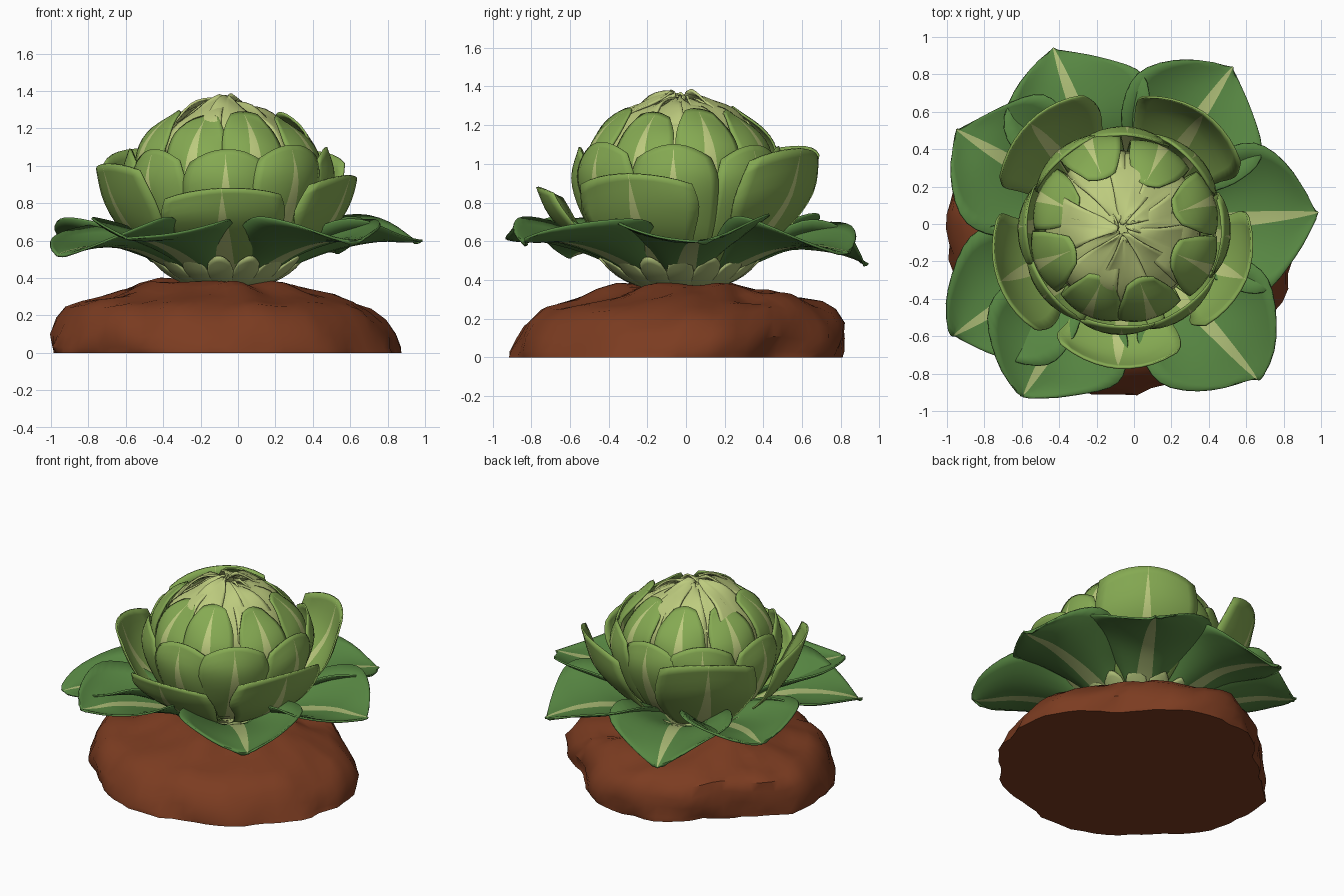
import bpy, bmesh, random
from math import sin, cos, pi, radians, exp
from mathutils import Vector, noise

random.seed(4)
if "Cube" in bpy.data.objects:
    bpy.data.objects.remove(bpy.data.objects["Cube"])


def material(name, rgb):
    m = bpy.data.materials.new(name)
    m.use_nodes = True
    color = (*rgb, 1)
    m.diffuse_color = color
    m.node_tree.nodes["Principled BSDF"].inputs["Base Color"].default_value = color
    return m


SOIL = material("red brown soil", (0.20, 0.045, 0.015))
DARK = material("dark leaf green", (0.095, 0.24, 0.055))
GREEN = material("head leaf green", (0.235, 0.40, 0.085))
PALE = material("pale heart green", (0.51, 0.60, 0.21))
RIB = material("pale rib green", (0.41, 0.50, 0.18))

CENTRE = Vector((-0.06, -0.03, 0))


def curve_point(points, u):
    """Smooth curve through the points, with u running from 0 to 1."""
    t = u * (len(points) - 1)
    i = min(int(t), len(points) - 2)
    t -= i
    a, b, c, d = (Vector(points[min(max(k, 0), len(points) - 1)]) for k in range(i - 1, i + 3))
    return 0.5 * (2 * b + (c - a) * t + (2 * a - 5 * b + 4 * c - d) * t * t
                  + (3 * b - a - 3 * c + d) * t ** 3)


def finish(name, bm, mats):
    mesh = bpy.data.meshes.new(name)
    bmesh.ops.recalc_face_normals(bm, faces=bm.faces)
    bm.to_mesh(mesh)
    bm.free()
    for m in mats:
        mesh.materials.append(m)
    obj = bpy.data.objects.new(name, mesh)
    bpy.context.collection.objects.link(obj)
    bpy.ops.object.select_all(action="DESELECT")
    obj.select_set(True)
    bpy.context.view_layer.objects.active = obj
    bpy.ops.object.shade_smooth_by_angle(angle=radians(40))
    return obj


def leaf(name, angle, path, mats, wrap=0.5, rounding=0.15, lift=0.0, rib=0.05,
         rib_end=0.9, pale_base=0.0, wave=0.01, tilt=0.0, rows=16):
    """Sheet along a (radius, height, half width) path, bent around the stem."""
    bm = bmesh.new()
    side = (0, 0.2, 0.4, 0.6, 0.8, 1)
    columns = [(-1, f) for f in reversed(side)] + [(1, f) for f in side]
    phase = random.uniform(0, 6)
    direction = Vector((cos(angle), sin(angle), 0))
    across = Vector((-sin(angle), cos(angle), 0))
    grid = []
    for j in range(rows + 1):
        u = j / rows
        row = []
        for sign, f in columns:
            r, z, w = curve_point(path, u * (1 - rounding * f * f))
            w = max(w, 0.002)
            half_rib = min(max(rib * (1 - (u / rib_end) ** 2), 0.001), w * 0.6)
            s = sign * (half_rib + (w - half_rib) * f)
            bend = s / wrap
            ripple = wave * f * sin(phase + 9 * u + 2 * sign) * u
            z += lift * f * f * sin(pi * u) + ripple + tilt * s * u
            row.append(bm.verts.new(CENTRE + direction * (r - wrap * (1 - cos(bend)) + ripple)
                                    + across * wrap * sin(bend) + Vector((0, 0, z))))
        grid.append(row)
    middle = len(columns) // 2 - 1
    for j in range(rows):
        for i in range(len(columns) - 1):
            face = bm.faces.new((grid[j][i], grid[j][i + 1], grid[j + 1][i + 1], grid[j + 1][i]))
            in_rib = i == middle and j / rows < rib_end
            face.material_index = int(in_rib or j / rows < pale_base)
    obj = finish(name, bm, mats)
    solid = obj.modifiers.new("thickness", "SOLIDIFY")
    solid.thickness = 0.012
    solid.offset = 0


# Soil mound: noisy rings stacked up to an off-centre crown, narrower at the back corners
def soil_mound():
    bm = bmesh.new()
    profile = [(1, 0.0), (1, 0.03), (0.985, 0.1), (0.95, 0.175), (0.89, 0.24), (0.80, 0.272),
               (0.68, 0.295), (0.56, 0.325), (0.46, 0.36), (0.36, 0.375), (0.2, 0.38)]
    count = 72
    rings = []
    for size, z in profile:
        ring = []
        for k in range(count):
            a = 2 * pi * k / count
            x, y = cos(a), sin(a)
            lump = noise.noise(Vector((x * 2.2, y * 2.2, z * 5)))
            fine = noise.noise(Vector((x * 6, y * 6, z * 12 + 3)))
            cut = sum(exp(-((a - corner * pi / 4) / 0.42) ** 2) * depth
                      for corner, depth in ((1, 0.15), (3, 0.13), (5, 0.04)))
            r = size * (1 + 0.035 * lump + 0.035 * fine - cut)
            bump = 0.05 * noise.noise(Vector((x * size * 4, y * size * 4, 7))) * min(z * 5, 1)
            ring.append(bm.verts.new((-0.065 - 0.15 * z + 0.93 * r * x,
                                      -0.045 + 0.22 * z + 0.865 * r * y, z + bump)))
        rings.append(ring)
    for low, high in zip(rings, rings[1:]):
        for k in range(count):
            n = (k + 1) % count
            bm.faces.new((low[k], low[n], high[n], high[k]))
    bm.faces.new(rings[0])
    bm.faces.new(rings[-1])
    finish("soil_mound", bm, [SOIL])


soil_mound()

# Inner heart filling the head
bm = bmesh.new()
bmesh.ops.create_uvsphere(bm, u_segments=32, v_segments=20, radius=1)
for v in bm.verts:
    v.co = CENTRE + Vector((v.co.x * 0.42, v.co.y * 0.42, 0.86 + v.co.z * 0.42))
finish("head_core", bm, [PALE])

# Pale ribbed stalks fanning out under the leaves
for n in range(15):
    path = [(0.12, 0.35, 0.03), (0.24, 0.38, 0.06), (0.34, 0.435, 0.075), (0.42, 0.515, 0.05)]
    leaf(f"leaf_stalk_{n + 1}", radians(24 * n), path, [RIB], wrap=0.11, rounding=0.15,
         rib_end=0.01, wave=0, rows=8)

# Wide dark leaves at the bottom: angle, reach, tip height
outer = [(5, 1.05, 0.60), (56, 1.05, 0.54), (111, 1.04, 0.48), (149, 1.04, 0.62),
         (212, 1.07, 0.52), (239, 1.04, 0.61), (312, 1.08, 0.60)]
for n, (deg, reach, tip) in enumerate(outer):
    path = [(0.07, 0.37, 0.06), (0.25, 0.42, 0.12), (0.42, 0.50, 0.25), (0.60, 0.56, 0.37),
            (0.80, 0.37 + tip * 0.38, 0.40), (reach - 0.1, 0.22 + tip * 0.63, 0.22),
            (reach, tip, 0.0)]
    leaf(f"outer_leaf_{n + 1}", radians(deg), path, [DARK, RIB], wrap=1.3, rounding=0.04,
         lift=0.14, rib=0.055, rib_end=1.0, pale_base=0.22, wave=0.025,
         tilt=0.03 * (-1) ** n, rows=22)

# Cupped leaves around the head: angle, reach, top height
cups = [(268, 0.74, 0.88), (338, 0.71, 0.95), (55, 0.76, 1.08), (131, 0.76, 1.09), (203, 0.72, 1.01)]
for n, (deg, reach, top) in enumerate(cups):
    rise = top - 0.55
    path = [(0.08, 0.38, 0.07), (0.32, 0.48, 0.16), (0.53, 0.55 + rise * 0.18, 0.27),
            (reach - 0.07, 0.55 + rise * 0.55, 0.35), (reach, top, 0.31)]
    leaf(f"cupped_leaf_{n + 1}", radians(deg), path, [GREEN, PALE], wrap=0.6, rounding=0.08,
         rib=0.055, rib_end=0.95, pale_base=0.25, wave=0.02)

# Head leaves in three closing rows
lower = [(0.12, 0.40, 0.06), (0.38, 0.56, 0.17), (0.51, 0.76, 0.23), (0.56, 0.94, 0.24),
         (0.52, 1.10, 0.16)]
upper = [(0.33, 0.62, 0.15), (0.48, 0.85, 0.18), (0.50, 1.03, 0.18), (0.42, 1.17, 0.15),
         (0.28, 1.28, 0.06)]
crown = [(0.42, 0.95, 0.17), (0.41, 1.10, 0.17), (0.325, 1.22, 0.14), (0.18, 1.31, 0.075),
         (0.04, 1.355, 0.01)]


def shifted(path):
    dr, dz = random.uniform(-0.02, 0.015), random.uniform(-0.02, 0.015)
    return [(r + dr, z + dz, w) for r, z, w in path]


for name, path, count, start, mats, options in (
        ("lower_head_leaf", lower, 8, 268, [GREEN, PALE], dict(wrap=0.36, rounding=0.12, rib=0.05)),
        ("upper_head_leaf", upper, 8, 290, [GREEN, PALE], dict(wrap=0.32, rounding=0.06, rib=0.045)),
        ("crown_leaf", crown, 11, 275, [PALE], dict(wrap=0.33, rounding=0.03, rib_end=0.01,
                                                    wave=0.02))):
    for n in range(count):
        turn = radians(start + 360 * n / count + random.uniform(-4, 4))
        leaf(f"{name}_{n + 1}", turn, shifted(path), mats, **options)
